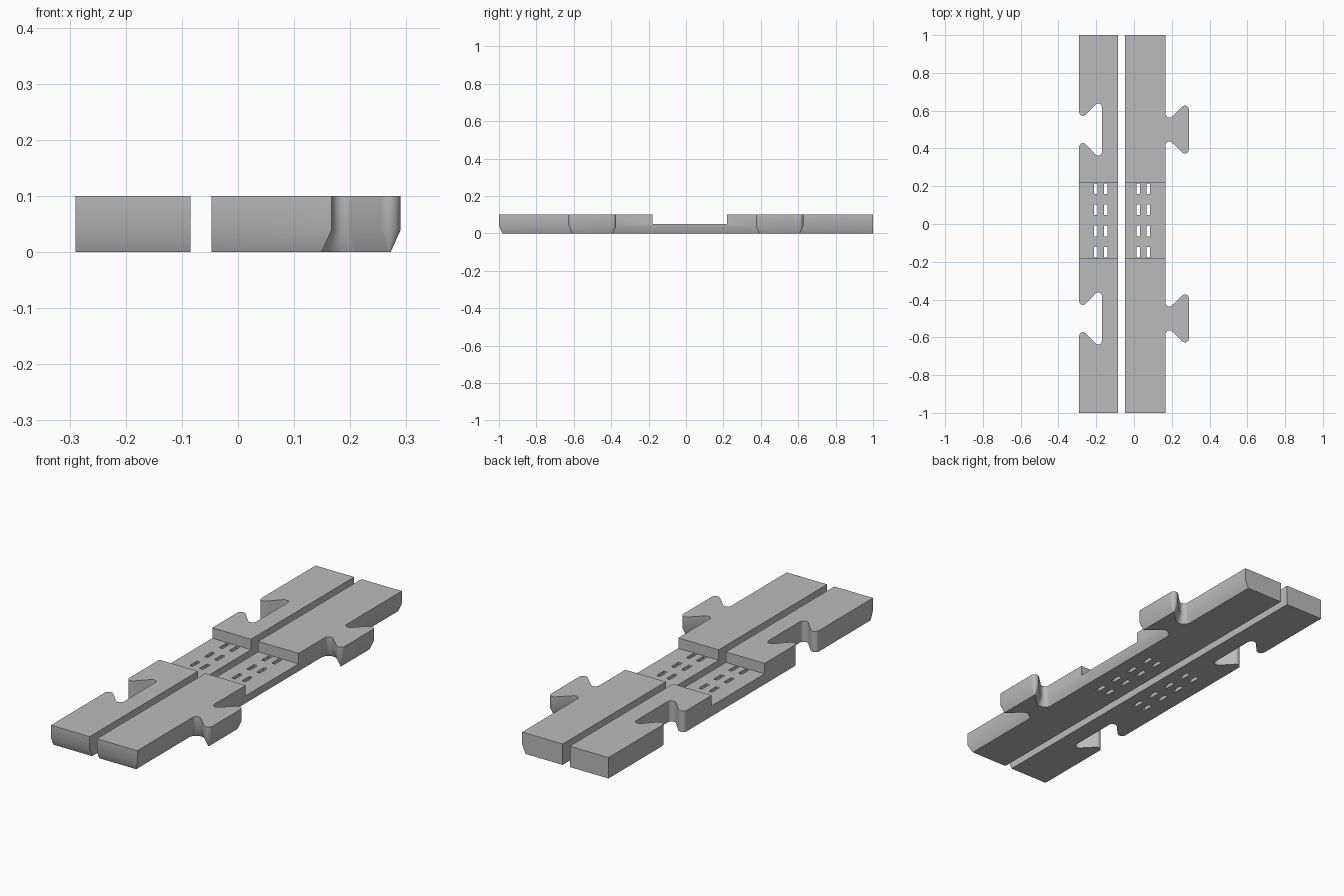
import bpy, bmesh
from math import sin, cos, radians
from mathutils import Vector, Matrix

if "Cube" in bpy.data.objects:
    bpy.data.objects.remove(bpy.data.objects["Cube"], do_unlink=True)

grey = bpy.data.materials.new("plain grey")
grey.use_nodes = True
COLOUR = (0.5, 0.5, 0.5, 1)
grey.diffuse_color = COLOUR
grey.node_tree.nodes["Principled BSDF"].inputs["Base Color"].default_value = COLOUR

HEIGHT, CHAMFER_Z, CHAMFER, RADIUS = 0.1, 0.04, 0.018, 0.02


def arc(cx, cy, start, end, steps=8):
    """Points along a rounded corner."""
    angles = [radians(start + (end - start) * i / steps) for i in range(steps + 1)]
    return [Vector((cx + RADIUS * cos(a), cy + RADIUS * sin(a))) for a in angles]


def dovetail(edge, depth, centre, neck, tip):
    """Rounded dovetail outline, running in +y along a straight edge."""
    upper = arc(edge + depth - RADIUS, tip - RADIUS, 0, 135)
    upper += arc(edge + RADIUS, neck + RADIUS, 315, 180)
    lower = [Vector((p.x, -p.y)) for p in reversed(upper)]
    return [p + Vector((0, centre)) for p in lower + upper]


def inset(points, amounts):
    """Move each edge of a counter-clockwise outline inwards by its amount."""
    result = []
    for i, p in enumerate(points):
        before = (p - points[i - 1]).normalized()
        after = (points[(i + 1) % len(points)] - p).normalized()
        normals = Matrix(((-before.y, before.x), (-after.y, after.x)))
        result.append(p + normals.inverted() @ Vector((amounts[i - 1], amounts[i])))
    return result


def loft(name, rings):
    """Closed solid through stacked outlines given as (points, z)."""
    bm = bmesh.new()
    loops = [[bm.verts.new((p.x, p.y, z)) for p in pts] for pts, z in rings]
    n = len(loops[0])
    bm.faces.new(loops[0][::-1])
    bm.faces.new(loops[-1])
    for low, high in zip(loops, loops[1:]):
        for i in range(n):
            j = (i + 1) % n
            bm.faces.new((low[i], low[j], high[j], high[i]))
    mesh = bpy.data.meshes.new(name)
    bm.to_mesh(mesh)
    bm.free()
    mesh.materials.append(grey)
    obj = bpy.data.objects.new(name, mesh)
    bpy.context.collection.objects.link(obj)
    return obj


def box(x0, x1, y0, y1, z0, z1):
    pts = [Vector(p) for p in ((x0, y0), (x1, y0), (x1, y1), (x0, y1))]
    return loft("cutter", [(pts, z0), (pts, z1)])


def cut(obj, cutter):
    mod = obj.modifiers.new("cut", "BOOLEAN")
    mod.operation, mod.solver, mod.object = "DIFFERENCE", "EXACT", cutter
    bpy.context.view_layer.objects.active = obj
    bpy.ops.object.modifier_apply(modifier=mod.name)
    bpy.data.objects.remove(cutter, do_unlink=True)


def bar(name, outline, chamfered, slot_xs):
    """Extruded bar with a chamfered foot, a recessed middle and slots."""
    n = len(outline)
    amounts = [CHAMFER if chamfered(outline[i], outline[(i + 1) % n]) else 0
               for i in range(n)]
    obj = loft(name, [(inset(outline, amounts), 0), (outline, CHAMFER_Z),
                      (outline, HEIGHT)])
    # Recessed middle
    cut(obj, box(-0.5, 0.5, -0.18, 0.22, 0.05, 0.2))
    # Two columns of four slots
    for x in slot_xs:
        for row in range(4):
            y = 0.187 - row * 0.112
            cut(obj, box(x - 0.009, x + 0.009, y - 0.028, y + 0.028, -0.1, 0.15))
    bpy.ops.object.select_all(action="DESELECT")
    obj.select_set(True)
    bpy.context.view_layer.objects.active = obj
    bpy.ops.object.shade_smooth_by_angle(angle=radians(30))
    return obj


# Bar with two dovetail tabs, chamfered at its front end and along the tabs
tabs = dovetail(0.167, 0.123, -0.5, 0.063, 0.127) + dovetail(0.167, 0.123, 0.5, 0.063, 0.127)
outline = [Vector((-0.047, -1)), Vector((0.167, -1))] + tabs
outline += [Vector((0.167, 1)), Vector((-0.047, 1))]
bar("tabbed_bar", outline,
    lambda a, b: not (a.y > 0.99 and b.y > 0.99) and not (a.x < 0 and b.x < 0),
    (0.022, 0.075))

# Bar with two matching notches, chamfered at its front end only
notches = dovetail(-0.29, 0.12, -0.5, 0.072, 0.138) + dovetail(-0.29, 0.12, 0.5, 0.072, 0.138)
outline = [Vector((-0.29, -1)), Vector((-0.085, -1)), Vector((-0.085, 1)),
           Vector((-0.29, 1))] + notches[::-1]
bar("notched_bar", outline,
    lambda a, b: a.y < -0.99 and b.y < -0.99,
    (-0.202, -0.149))
